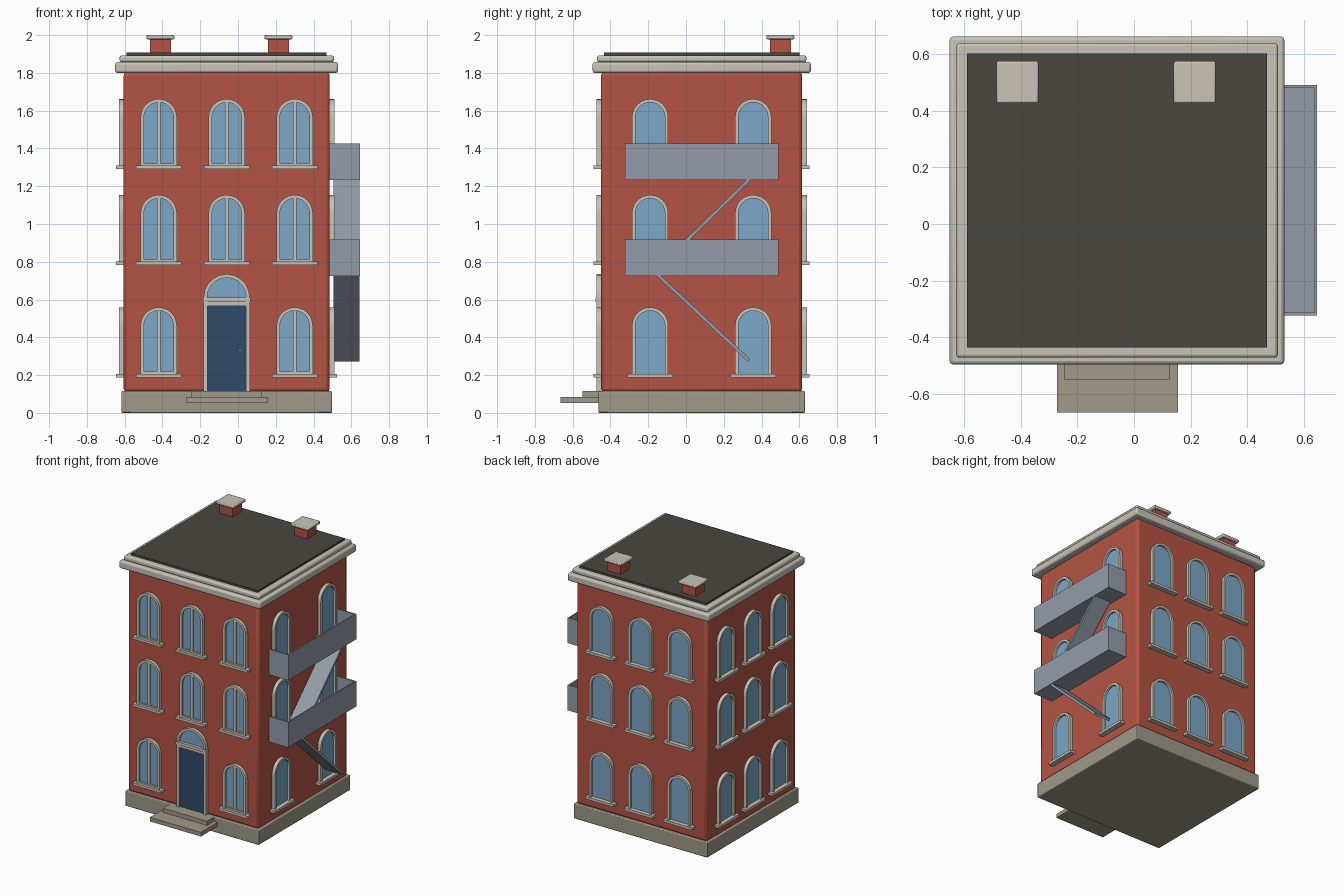
import bpy, math
from mathutils import Matrix, Vector

if "Cube" in bpy.data.objects:
    bpy.data.objects.remove(bpy.data.objects["Cube"])


def material(name, rgb):
    m = bpy.data.materials.new(name)
    m.diffuse_color = (*rgb, 1)
    m.use_nodes = True
    m.node_tree.nodes["Principled BSDF"].inputs["Base Color"].default_value = m.diffuse_color
    return m


BRICK = material("red brick", (0.46, 0.088, 0.058))
TRIM = material("cream trim", (0.58, 0.55, 0.48))
STONE = material("base stone", (0.35, 0.32, 0.25))
ROOF = material("dark roof", (0.07, 0.063, 0.053))
GLASS = material("window glass", (0.2, 0.39, 0.58))
DOOR = material("door blue", (0.028, 0.07, 0.14))
METAL = material("grey metal", (0.30, 0.335, 0.40))

CX, CY = -0.06, 0.083          # centre of the building
HX, HY = 0.545, 0.532          # half size of the brick walls


def add(name, mesh, matrix=None):
    ob = bpy.data.objects.new(name, mesh)
    bpy.context.collection.objects.link(ob)
    if matrix:
        ob.matrix_world = matrix
    return ob


def prism(name, pts, y0, y1, mat):
    """Mesh from an x-z outline (counter-clockwise seen from -y), y0 in front."""
    n = len(pts)
    verts = [(x, y0, z) for x, z in pts] + [(x, y1, z) for x, z in pts]
    faces = [tuple(range(n)), tuple(range(2 * n - 1, n - 1, -1))]
    faces += [(i, i + n, (i + 1) % n + n, (i + 1) % n) for i in range(n)]
    me = bpy.data.meshes.new(name)
    me.from_pydata(verts, [], faces)
    me.materials.append(mat)
    return me


def rect(x0, x1, z0, z1):
    return [(x0, z0), (x1, z0), (x1, z1), (x0, z1)]


def box(name, x, y, z, mat, bevel=0, segments=2, matrix=None):
    ob = add(name, prism(name, rect(*x, *z), *y, mat), matrix)
    if bevel:
        b = ob.modifiers.new("bevel", 'BEVEL')
        b.width, b.segments = bevel, segments
        bpy.context.view_layer.objects.active = ob
        ob.select_set(True)
        bpy.ops.object.shade_smooth_by_angle(angle=math.radians(40))
        ob.select_set(False)
    return ob


def slab(name, hx, hy, z, mat, bevel=0):
    return box(name, (CX - hx, CX + hx), (CY - hy, CY + hy), z, mat, bevel)


def arch(r, z0, spring, n=12):
    """Round-topped outline, right foot first, then over to the left foot."""
    top = [(r * math.cos(math.pi * i / n), spring + r * math.sin(math.pi * i / n))
           for i in range(n + 1)]
    return [(r, z0)] + top + [(-r, z0)]


# Main masses
slab("stone_base", 0.558, 0.547, (0, 0.115), STONE, 0.006)
slab("brick_walls", HX, HY, (0.11, 1.805), BRICK, 0.018)
slab("lower_cornice", 0.59, 0.578, (1.80, 1.857), TRIM, 0.012)
slab("upper_cornice", 0.567, 0.554, (1.857, 1.892), TRIM, 0.01)
slab("flat_roof", 0.529, 0.518, (1.89, 1.907), ROOF)

# Chimneys
for x in (-0.411, 0.214):
    box("chimney", (x - 0.055, x + 0.055), (0.445, 0.555), (1.9, 1.982), BRICK)
    box("chimney_cap", (x - 0.074, x + 0.074), (0.426, 0.574), (1.978, 2.0), TRIM, 0.006)

# Entrance steps
box("upper_step", (-0.245, 0.125), (-0.548, -0.44), (0.082, 0.115), STONE)
box("lower_step", (-0.272, 0.155), (-0.665, -0.44), (0.052, 0.083), STONE)

# Window parts, built once on a wall plane at y = 0 and reused
W_OUT, W_IN, SPRING = 0.096, 0.078, 0.263
frame_mesh = prism("window_frame", arch(W_OUT, 0, SPRING) + arch(W_IN, 0, SPRING)[::-1],
                   -0.025, 0.005, TRIM)
glass_mesh = prism("window_glass", arch(W_IN + 0.002, 0, SPRING), -0.008, 0.002, GLASS)
sill_mesh = prism("window_sill", rect(-0.12, 0.12, -0.012, 0.007), -0.04, 0.005, TRIM)
rail_mesh = prism("window_bottom_rail", rect(-W_IN, W_IN, 0.005, 0.018), -0.02, 0.002, TRIM)
mullion_mesh = prism("window_mullion", rect(-0.009, 0.009, 0, SPRING + 0.077), -0.018, 0.002, TRIM)

# Walls: name, turn, distance of the wall from the centre, window offsets
WALLS = (("front", 0, HY, (-0.36, 0, 0.36)),
         ("right", 90, HX, (-0.273, 0.273)),
         ("back", 180, HY, (-0.327, 0, 0.327)),
         ("left", -90, HX, (-0.32, 0, 0.32)))
for wall, turn, dist, offsets in WALLS:
    for row, z in enumerate((0.2, 0.795, 1.303)):
        for u in offsets:
            if wall == "front" and row == 0 and u == 0:
                continue  # the door is here
            m = (Matrix.Translation((CX, CY, z)) @ Matrix.Rotation(math.radians(turn), 4, 'Z')
                 @ Matrix.Translation((u, -dist, 0)))
            parts = [frame_mesh, glass_mesh, sill_mesh]
            if wall == "front":
                parts += [mullion_mesh, rail_mesh]
            for me in parts:
                add(f"{wall}_{me.name}", me, m)

# Door with jambs, lintel and fanlight
D = Matrix.Translation((CX, CY - HY, 0))
box("door_panel", (-0.106, 0.106), (-0.01, 0.005), (0.112, 0.575), DOOR, matrix=D)
for s in (-1, 1):
    box("door_jamb", (s * 0.1125 - 0.0105, s * 0.1125 + 0.0105), (-0.025, 0.005), (0.112, 0.59),
        TRIM, matrix=D)
box("door_head", (-0.11, 0.11), (-0.022, 0.005), (0.567, 0.59), TRIM, matrix=D)
box("door_lintel", (-0.126, 0.126), (-0.03, 0.005), (0.588, 0.61), TRIM, matrix=D)
add("fanlight_frame", prism("fanlight_frame", arch(0.122, 0.605, 0.613, 10)
                            + arch(0.103, 0.605, 0.613, 10)[::-1], -0.025, 0.005, TRIM), D)
add("fanlight_glass", prism("fanlight_glass", arch(0.105, 0.605, 0.613, 10), -0.008, 0.002, GLASS), D)
box("door_knob", (0.066, 0.076), (-0.02, -0.008), (0.325, 0.337), TRIM, matrix=D)

# Fire escape platforms with solid railings
X0, X1, Y0, Y1 = 0.485, 0.646, -0.322, 0.49
for z in (0.725, 1.233):
    box("escape_floor", (X0, X1), (Y0, Y1), (z, z + 0.022), METAL)
    box("escape_front_rail", (X1 - 0.01, X1), (Y0, Y1), (z + 0.022, z + 0.192), METAL)
    for y in (Y0, Y1 - 0.01):
        box("escape_end_rail", (X0, X1 - 0.01), (y, y + 0.01), (z + 0.022, z + 0.192), METAL)


# Sloping stair ramps between the platforms
def ramp(name, a, b, thick=0.018):
    a, b = Vector((0, *a)), Vector((0, *b))
    half = (b - a).length / 2
    tilt = math.atan2(b.z - a.z, b.y - a.y)
    m = Matrix.Translation((a + b) / 2) @ Matrix.Rotation(tilt, 4, 'X')
    box(name, (0.505, 0.642), (-half, half), (-thick / 2, thick / 2), METAL, matrix=m)


ramp("upper_stair", (-0.165, 0.748), (0.335, 1.236))
ramp("lower_stair", (-0.165, 0.745), (0.333, 0.278))
